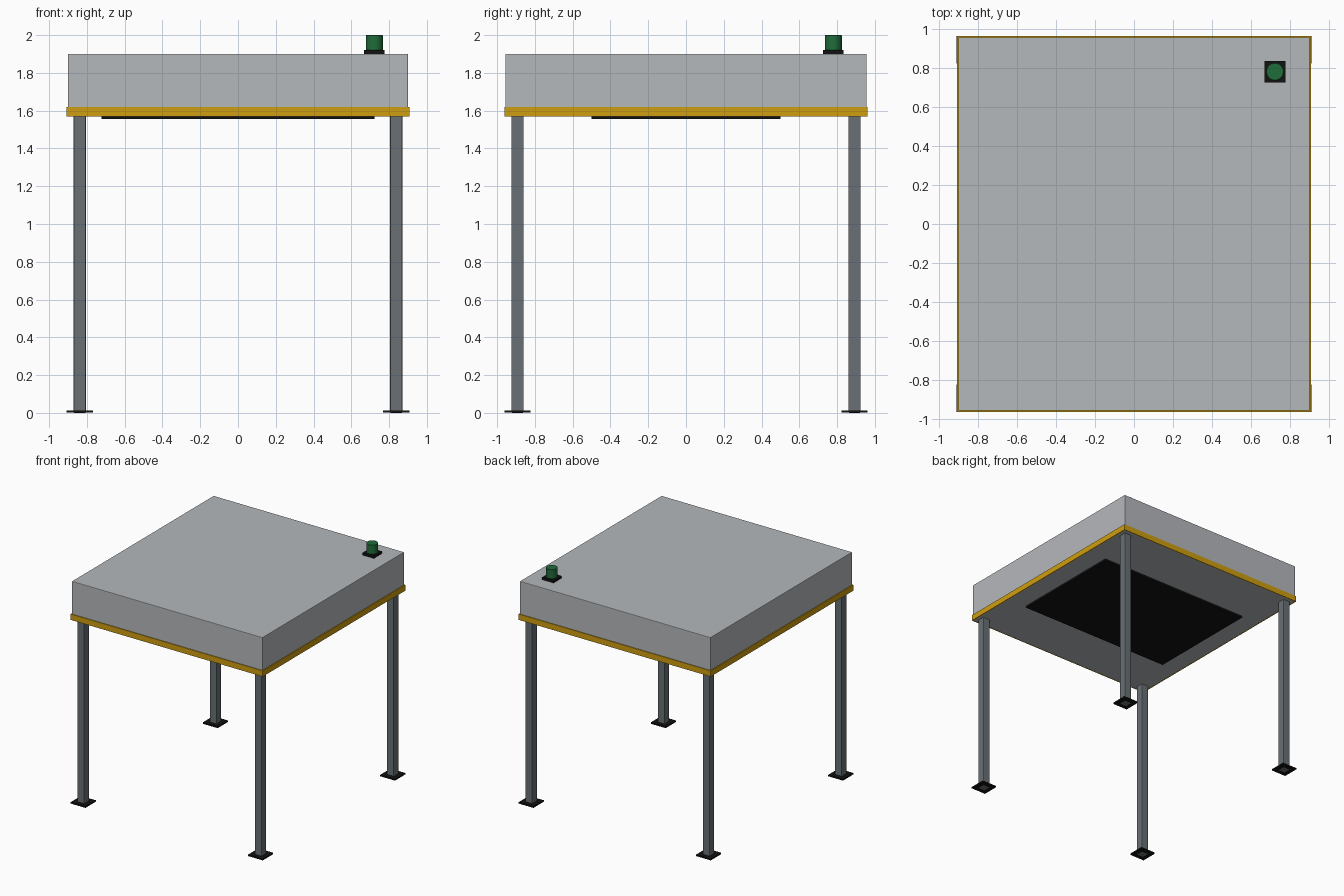
import bpy

cube = bpy.data.objects.get("Cube")
if cube:
    bpy.data.objects.remove(cube, do_unlink=True)


def material(name, rgb):
    m = bpy.data.materials.new(name)
    m.use_nodes = True
    m.diffuse_color = (*rgb, 1)
    m.node_tree.nodes["Principled BSDF"].inputs["Base Color"].default_value = (*rgb, 1)
    return m


light_grey = material("light grey paint", (0.46, 0.48, 0.50))
yellow = material("safety yellow", (0.62, 0.34, 0.005))
steel = material("steel grey", (0.14, 0.16, 0.175))
black = material("black rubber", (0.006, 0.006, 0.006))
green = material("green lens", (0.014, 0.15, 0.042))


def finish(obj, name, mat, bevel=0):
    obj.name = name
    obj.data.materials.append(mat)
    if bevel:
        mod = obj.modifiers.new("edge bevel", "BEVEL")
        mod.width = bevel
        mod.segments = 2
    return obj


def box(name, x, y, z, mat, bevel=0):
    """Box from (min, max) ranges on each axis."""
    centre = [(a + b) / 2 for a, b in (x, y, z)]
    bpy.ops.mesh.primitive_cube_add(size=1, location=centre)
    obj = bpy.context.object
    obj.scale = [b - a for a, b in (x, y, z)]
    bpy.ops.object.transform_apply(location=False, rotation=False, scale=True)
    return finish(obj, name, mat, bevel)


HX, HY = 0.90, 0.956        # housing half sizes
BX, BY = 0.907, 0.962       # trim half sizes
Z0, Z1, TOP = 1.57, 1.62, 1.90

# Housing with a dark panel underneath
box("housing", (-HX, HX), (-HY, HY), (Z0, TOP), light_grey, 0.004)
box("underside_panel", (-0.722, 0.722), (-0.5, 0.5), (1.555, Z0 + 0.005), black)

# Yellow trim strips around the lower edge
for side, label in ((-1, "front"), (1, "back")):
    box(label + "_trim", (-BX, BX), sorted((side * BY, side * (HY - 0.002))), (Z0, Z1), yellow)
for side, label in ((-1, "right"), (1, "left")):
    box(label + "_trim", sorted((side * BX, side * (HX - 0.002))), (-BY, BY), (Z0, Z1), yellow)

# Legs with square foot plates
for sx, side in ((-1, "right"), (1, "left")):
    for sy, end in ((-1, "front"), (1, "back")):
        cx, cy = sx * 0.838, sy * 0.892
        name = end + "_" + side
        box(name + "_leg", (cx - 0.032, cx + 0.032), (cy - 0.032, cy + 0.032),
            (0, Z0 + 0.002), steel, 0.004)
        box(name + "_foot", (cx - 0.07, cx + 0.07), (cy - 0.07, cy + 0.07),
            (0.001, 0.013), black)

# Signal lamp on the back left corner
LX, LY = 0.722, 0.78
box("lamp_base", (LX - 0.054, LX + 0.054), (LY - 0.054, LY + 0.054), (TOP, 1.92), black)
bpy.ops.mesh.primitive_cylinder_add(vertices=24, radius=0.045, depth=0.08, location=(LX, LY, 1.96))
finish(bpy.context.object, "lamp_lens", green, 0.003)
bpy.ops.object.shade_smooth_by_angle()
